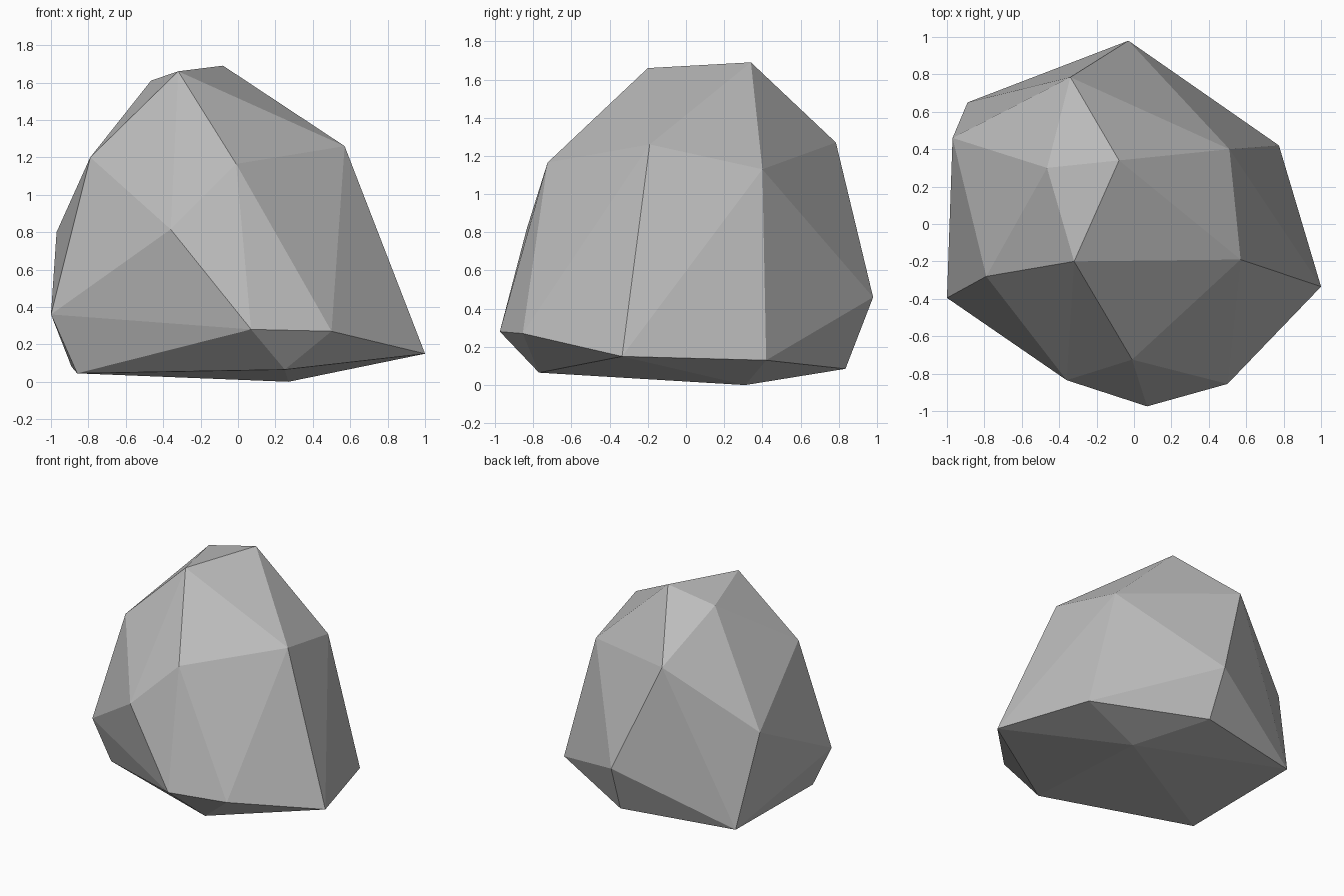
import bpy
import bmesh

# Remove only the default object
default_object = bpy.data.objects.get("Cube")
if default_object is not None:
    bpy.data.objects.remove(default_object, do_unlink=True)


def make_material(name, colour):
    material = bpy.data.materials.new(name)
    material.use_nodes = True
    material.diffuse_color = colour
    shader = material.node_tree.nodes["Principled BSDF"]
    shader.inputs["Base Color"].default_value = colour
    shader.inputs["Roughness"].default_value = 0.9
    return material


def make_faceted_stone(name, corner_groups, material):
    """Wrap a tight faceted skin around groups of corner points."""
    bm = bmesh.new()
    for group in corner_groups:
        for corner in group:
            bm.verts.new(corner)
    hull = bmesh.ops.convex_hull(bm, input=list(bm.verts))
    unused = [v for v in hull["geom_interior"] if isinstance(v, bmesh.types.BMVert)]
    bmesh.ops.delete(bm, geom=unused, context="VERTS")
    bmesh.ops.recalc_face_normals(bm, faces=list(bm.faces))
    for face in bm.faces:
        face.smooth = False
    mesh = bpy.data.meshes.new(name)
    bm.to_mesh(mesh)
    bm.free()
    mesh.materials.append(material)
    stone = bpy.data.objects.new(name, mesh)
    bpy.context.collection.objects.link(stone)
    return stone


# Underside: the low corners the boulder rests on
base = [(0.27, 0.31, 0.0), (-0.86, -0.36, 0.045), (0.25, -0.77, 0.065),
        (-0.89, 0.65, 0.08), (-0.01, 0.835, 0.085)]

# Lower rim: the widest outline
lower_rim = [(0.775, 0.42, 0.13), (1.0, -0.335, 0.15), (0.5, -0.855, 0.27),
             (0.07, -0.975, 0.28), (-1.0, -0.395, 0.36), (-0.03, 0.98, 0.46)]

# Shoulder: the corners where the sides lean inward
shoulder = [(-0.97, 0.46, 0.8), (-0.36, -0.835, 0.815), (0.51, 0.4, 1.13),
            (-0.01, -0.725, 1.165), (-0.79, -0.28, 1.2), (0.57, -0.19, 1.26),
            (-0.34, 0.785, 1.27)]

# Crown: the small tilted top facet
crown = [(-0.465, 0.3, 1.61), (-0.32, -0.2, 1.66), (-0.08, 0.34, 1.69)]

stone_grey = make_material("stone grey", (0.5, 0.5, 0.5, 1.0))
make_faceted_stone("boulder", [base, lower_rim, shoulder, crown], stone_grey)
